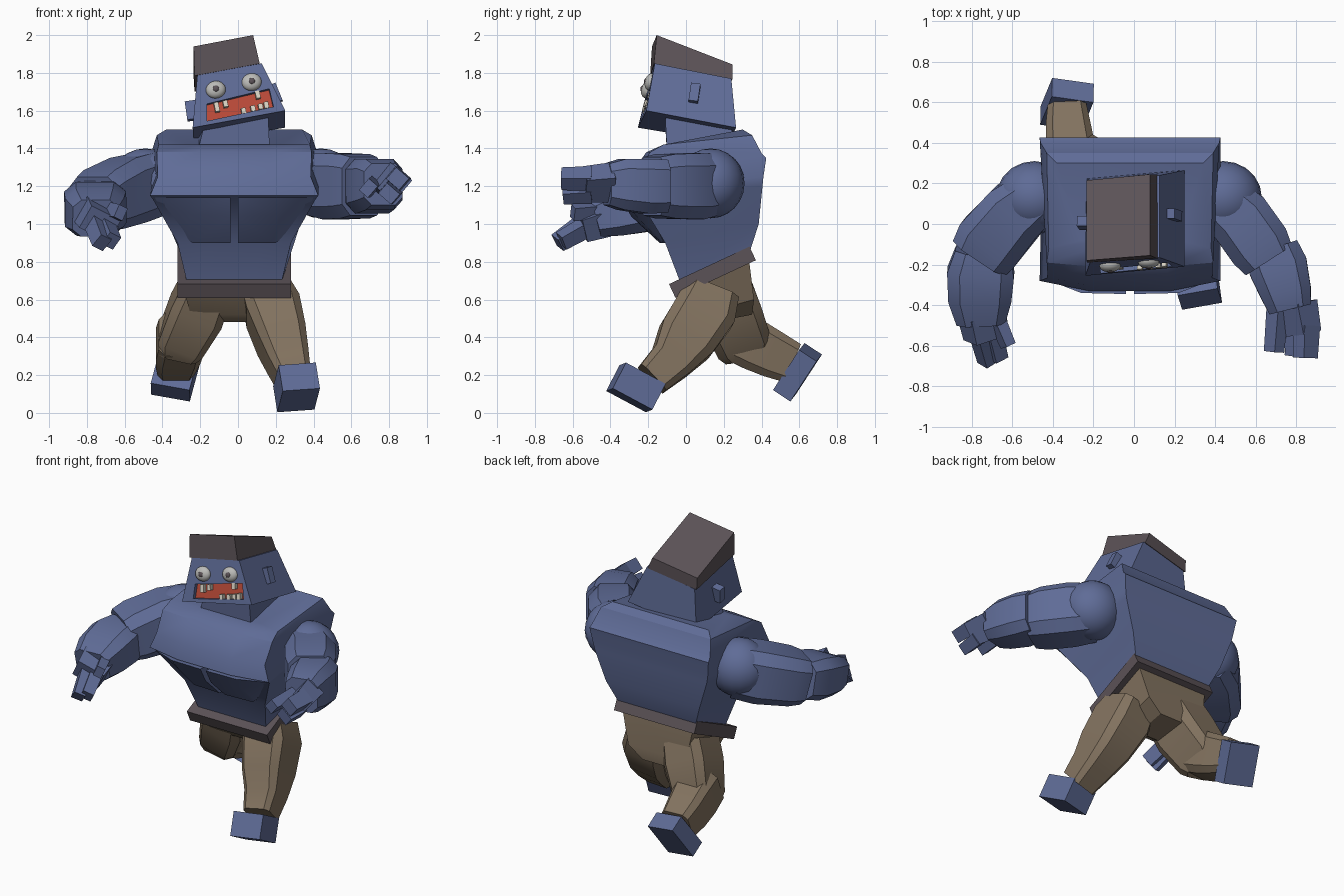
import bpy, bmesh, math
from mathutils import Vector as V, Matrix, Euler

if "Cube" in bpy.data.objects:
    bpy.data.objects.remove(bpy.data.objects["Cube"])


def material(name, rgb):
    m = bpy.data.materials.new(name)
    m.diffuse_color = (*rgb, 1)
    m.use_nodes = True
    m.node_tree.nodes["Principled BSDF"].inputs["Base Color"].default_value = m.diffuse_color
    return m


SKIN = material("blue_skin", (.115, .15, .31))
PANTS = material("brown_cloth", (.225, .17, .115))
DARK = material("dark_hair", (.105, .085, .095))
RED = material("mouth_red", (.5, .07, .04))
TOOTH = material("ivory", (.7, .65, .55))
EYE = material("eye_grey", (.5, .5, .48))


def finish(name, bm, mat):
    bmesh.ops.recalc_face_normals(bm, faces=bm.faces)
    me = bpy.data.meshes.new(name)
    bm.to_mesh(me)
    bm.free()
    ob = bpy.data.objects.new(name, me)
    bpy.context.collection.objects.link(ob)
    me.materials.append(mat)
    return ob


def loft(name, rings, mat):
    """Skin a list of equal-length point rings and cap both ends."""
    bm = bmesh.new()
    rs = [[bm.verts.new(p) for p in r] for r in rings]
    n = len(rs[0])
    for a, b in zip(rs, rs[1:]):
        for i in range(n):
            j = (i + 1) % n
            bm.faces.new((a[i], a[j], b[j], b[i]))
    bm.faces.new(rs[0])
    bm.faces.new(rs[-1])
    return finish(name, bm, mat)


def limb(name, stations, mat, ref=(0, 0, 1), chamfer=.62):
    """Chamfered box section swept through (x, y, z, width, height) stations."""
    pts = [V(s[:3]) for s in stations]
    c = chamfer
    sec = [(-1, -c), (-c, -1), (c, -1), (1, -c), (1, c), (c, 1), (-c, 1), (-1, c)]
    if c == 1:
        sec = [(-1, -1), (1, -1), (1, 1), (-1, 1)]
    rings = []
    for i, s in enumerate(stations):
        d = (pts[min(i + 1, len(pts) - 1)] - pts[max(i - 1, 0)]).normalized()
        a = d.cross(V(ref)).normalized()
        b = a.cross(d)
        rings.append([pts[i] + a * u * s[3] / 2 + b * v * s[4] / 2 for u, v in sec])
    return loft(name, rings, mat)


def box(name, size, mtx, mat):
    bm = bmesh.new()
    bmesh.ops.create_cube(bm, size=1, matrix=mtx @ Matrix.Diagonal((*size, 1)))
    return finish(name, bm, mat)


def ball(name, scale, mtx, mat):
    bm = bmesh.new()
    bmesh.ops.create_uvsphere(bm, u_segments=20, v_segments=12, radius=1,
                              matrix=mtx @ Matrix.Diagonal((*scale, 1)))
    return finish(name, bm, mat)


def place(loc, rot=(0, 0, 0)):
    return Matrix.Translation(loc) @ Euler([math.radians(a) for a in rot]).to_matrix().to_4x4()


# Torso: (front y, z, back y, z, front half width, back half width, chest bulge)
CX = -.02
body = [(-.03, .69, .34, .86, .25, .29, .0),
        (-.11, .90, .385, 1.0, .30, .35, .0),
        (-.25, 1.13, .405, 1.20, .43, .42, .03),
        (-.28, 1.15, .41, 1.25, .445, .43, .05),
        (-.265, 1.25, .425, 1.35, .405, .445, .04),
        (-.19, 1.38, .40, 1.375, .41, .44, .02),
        (-.12, 1.42, .35, 1.47, .40, .41, .0),
        (-.08, 1.42, .30, 1.50, .24, .36, .0)]
loft("torso", [[(CX - f, yf, zf), (CX - f * .45, yf - g, zf), (CX + f * .45, yf - g, zf),
                (CX + f, yf, zf), (CX + b, yb, zb), (CX - b, yb, zb)]
               for yf, zf, yb, zb, f, b, g in body], SKIN)

# Overhanging chest plates, tapering down to the belly
for side, s in (("left", 1), ("right", -1)):
    loft(side + "_chest", [[(CX + s * x, y, z) for x, y, z in ring] for ring in (
        [(.02, -.345, 1.14), (.24, -.34, 1.14), (.42, -.27, 1.14), (.42, -.10, 1.14), (.02, -.10, 1.14)],
        [(.02, -.29, 1.04), (.23, -.27, 1.05), (.40, -.22, 1.10), (.40, -.10, 1.10), (.02, -.10, 1.04)],
        [(.02, -.14, .90), (.22, -.13, .90), (.235, -.12, .91), (.235, -.05, .91), (.02, -.05, .90)])], SKIN)

# Belt and pelvis follow the forward lean
box("belt", (.60, .47, .08), place((-.02, .14, .745), (25, 0, 0)), DARK)
loft("pelvis", [[(-.29, -.02, .66), (.25, -.02, .66), (.25, .33, .84), (-.29, .33, .84)],
                [(-.25, .07, .52), (.18, .07, .52), (.18, .36, .60), (-.25, .36, .60)],
                [(-.20, .14, .48), (.08, .14, .48), (.08, .35, .52), (-.20, .35, .52)]], PANTS)

# Legs and feet
X = (1, 0, 0)
limb("front_leg", [(.15, .14, .64, .28, .26), (.185, .10, .54, .33, .29), (.23, .0, .39, .31, .26),
                   (.265, -.08, .275, .23, .22), (.295, -.18, .18, .19, .18)], PANTS, X, .7)
limb("rear_thigh", [(-.17, .19, .66, .32, .27), (-.22, .23, .54, .33, .29),
                    (-.305, .30, .37, .30, .25), (-.32, .32, .31, .24, .20)], PANTS, X, .7)
limb("rear_shin", [(-.30, .24, .41, .25, .24), (-.315, .36, .36, .27, .24),
                   (-.325, .46, .31, .25, .22), (-.33, .56, .265, .22, .19)], PANTS, X, .7)
box("front_foot", (.20, .24, .155), place((.31, -.265, .135), (-28, -4, 10)), SKIN)
box("rear_foot", (.21, .26, .11), place((-.33, .59, .215), (56, 10, -8)), SKIN)

# Arms: shoulder ball, upper arm, forearm
ball("left_shoulder", (.19, .18, .185), place((.44, .13, 1.215)), SKIN)
ball("right_shoulder", (.19, .18, .185), place((-.49, .13, 1.215)), SKIN)
limb("left_upper_arm", [(.42, .12, 1.21, .28, .32), (.52, .03, 1.20, .31, .35),
                        (.62, -.11, 1.20, .31, .34), (.665, -.18, 1.20, .27, .31)], SKIN)
limb("left_forearm", [(.68, -.12, 1.20, .26, .28), (.71, -.21, 1.20, .29, .29),
                      (.75, -.34, 1.21, .25, .27), (.77, -.42, 1.21, .21, .22)], SKIN)
limb("right_upper_arm", [(-.47, .14, 1.21, .28, .34), (-.58, .06, 1.18, .32, .35),
                         (-.71, -.09, 1.13, .34, .32), (-.75, -.15, 1.11, .31, .29)], SKIN)
limb("right_forearm", [(-.74, -.14, 1.11, .28, .24), (-.755, -.24, 1.09, .33, .27),
                       (-.76, -.37, 1.06, .31, .25), (-.755, -.48, 1.03, .24, .20)], SKIN)

# Hands: palm plus fingers as square sweeps, rolled by a tilted up direction
ROLL = {"left": (.65, 0, .75), "right": (.45, 0, .9)}
for name, a, b, w, h in [
        ("left_palm", (.80, -.39, 1.22), (.83, -.54, 1.21), .13, .17),
        ("left_finger", (.85, -.50, 1.24), (.845, -.66, 1.24), .10, .09),
        ("left_lower_finger", (.81, -.50, 1.17), (.80, -.65, 1.16), .10, .08),
        ("left_thumb", (.71, -.39, 1.20), (.69, -.63, 1.19), .07, .09),
        ("right_palm", (-.75, -.44, 1.04), (-.73, -.56, 1.0), .20, .15),
        ("right_finger", (-.77, -.50, 1.03), (-.72, -.68, .90), .08, .09),
        ("right_middle_finger", (-.71, -.50, 1.0), (-.67, -.66, .91), .08, .09),
        ("right_thumb", (-.68, -.46, 1.07), (-.62, -.60, 1.06), .06, .08)]:
    limb(name, [(*a, w, h), (*b, w * .9, h * .9)], SKIN, ROLL[name.split("_")[0]], 1)

# Neck, head and flat-top hair, each joined from a lower to an upper quad
loft("neck", [[(-.22, -.10, 1.36), (.17, -.10, 1.36), (.17, .25, 1.44), (-.22, .25, 1.44)],
              [(-.18, -.11, 1.52), (.16, -.11, 1.57), (.16, .24, 1.54), (-.18, .21, 1.48)]], SKIN)
BL, BR, TL = V((-.24, -.255, 1.51)), V((.25, -.21, 1.60)), V((-.215, -.185, 1.79))
head = loft("head", [[BL, BR, (.25, .265, 1.51), (-.235, .225, 1.43)],
                     [TL, (.125, -.165, 1.85), (.125, .24, 1.77), (-.215, .215, 1.70)]], SKIN)
loft("hair", [[(-.23, -.19, 1.785), (.115, -.17, 1.85), (.115, .245, 1.765), (-.23, .215, 1.70)],
              [(-.235, -.18, 1.94), (.08, -.155, 2.0), (.08, .245, 1.845), (-.235, .215, 1.78)]], DARK)
box("left_ear", (.05, .05, .10), place((.195, .045, 1.69), (-8, -22, 0)), SKIN)
box("right_ear", (.06, .05, .10), place((-.245, .005, 1.60), (-12, -8, 0)), SKIN)

# Face parts sit on the tilted front plane of the head
right = (BR - BL).normalized()
out = (BR - BL).cross(TL - BL).normalized()
up = out.cross(right)
turn = Matrix((right, -out, up)).transposed().to_4x4()


def on_face(x, z, lift=0):
    y = BL.y - (out.x * (x - BL.x) + out.z * (z - BL.z)) / out.y
    return Matrix.Translation(V((x, y, z)) + out * lift) @ turn


for side, x, z in (("right", -.118, 1.71), ("left", .072, 1.75)):
    ball(side + "_eye", (.053, .032, .047), on_face(x, z, .005), EYE)
    ball(side + "_pupil", (.018, .012, .018), on_face(x, z, .03), DARK)

# Recessed mouth with a red back wall and loose teeth
outline = [(-.165, 1.545), (.188, 1.62), (.165, 1.715), (-.165, 1.635)]
cutter, mouth = [loft(n, [[on_face(x, z, k).translation for x, z in outline] for k in span], RED)
                 for n, span in (("mouth_cutter", (-.03, .05)), ("mouth", (-.04, -.026)))]
cutter.hide_render = True
cutter.hide_set(True)
cut = head.modifiers.new("mouth_recess", 'BOOLEAN')
cut.operation, cut.object, cut.solver = 'DIFFERENCE', cutter, 'EXACT'
for i, (x, z, h) in enumerate([(-.112, 1.62, .05), (-.066, 1.637, .035), (.105, 1.685, .04),
                               (.03, 1.60, .03), (.08, 1.612, .03), (.12, 1.622, .03), (.15, 1.63, .035)]):
    box(f"tooth_{i + 1}", (.024, .035, h), on_face(x, z, -.012), TOOTH)

# Smooth the rounded parts while keeping hard edges
for ob in bpy.context.collection.objects:
    if ob not in (head, cutter):
        ob.select_set(True)
        bpy.context.view_layer.objects.active = ob
bpy.ops.object.shade_smooth_by_angle(angle=math.radians(30))
